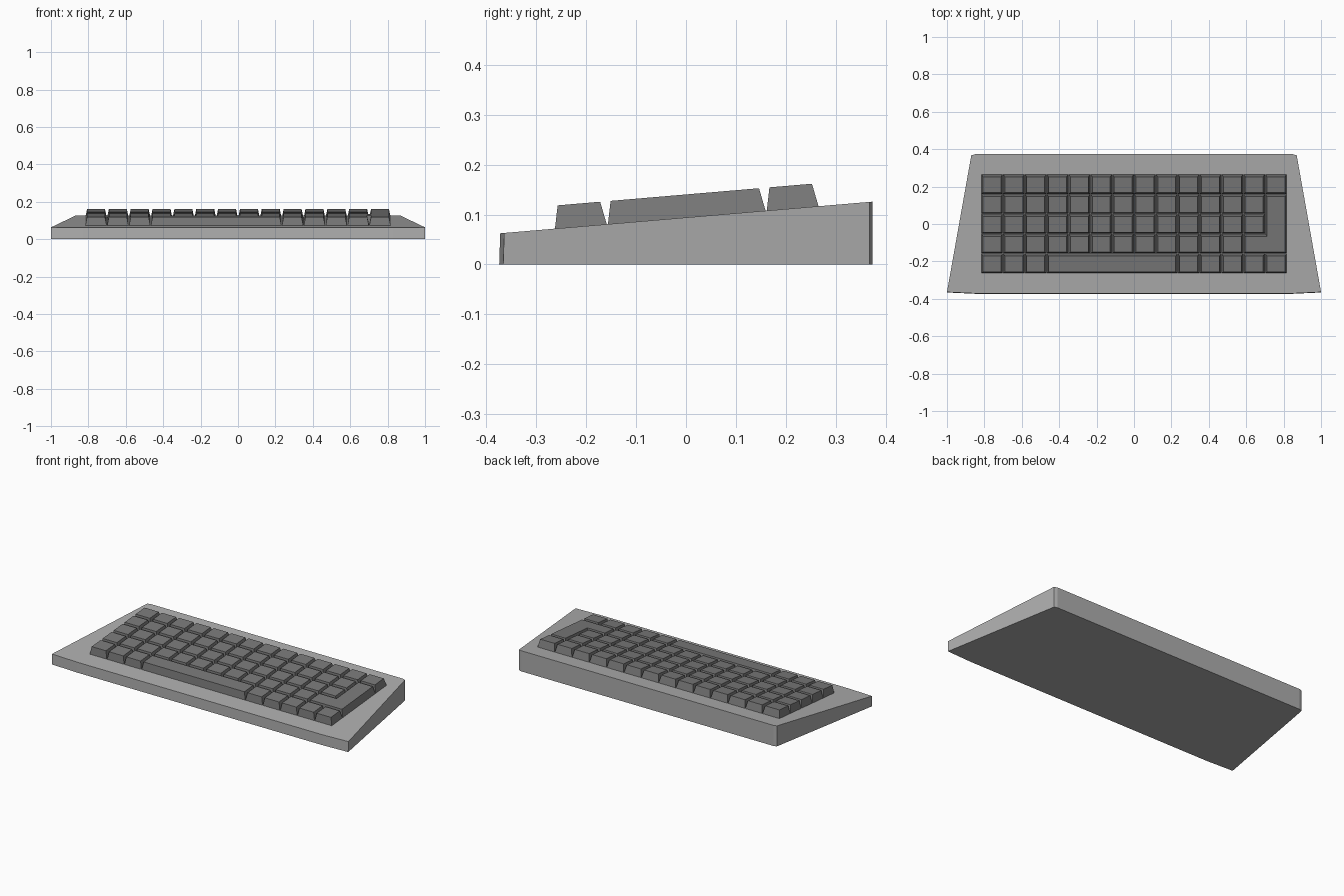
import bpy, bmesh, math
from mathutils import Matrix, Vector

if "Cube" in bpy.data.objects:
    bpy.data.objects.remove(bpy.data.objects["Cube"])


def material(name, value):
    m = bpy.data.materials.new(name)
    m.diffuse_color = (value, value, value, 1)
    m.use_nodes = True
    m.node_tree.nodes["Principled BSDF"].inputs["Base Color"].default_value = m.diffuse_color
    return m


case_grey = material("light grey", 0.42)
key_grey = material("dark grey", 0.19)

SLOPE, MID_Z = 0.085, 0.094          # tilted top plane of the case
PX, PY = 0.1168, 0.1064              # key pitch
HEIGHT, TAPER, GAP = 0.046, 0.0105, 0.001


def finish(bm, name, mat):
    bmesh.ops.recalc_face_normals(bm, faces=bm.faces)
    me = bpy.data.meshes.new(name)
    bm.to_mesh(me)
    bm.free()
    me.materials.append(mat)
    ob = bpy.data.objects.new(name, me)
    bpy.context.collection.objects.link(ob)
    return ob


def loft(bm, low, high):
    """Closed solid between two matching outlines."""
    a = [bm.verts.new(p) for p in low]
    b = [bm.verts.new(p) for p in high]
    bm.faces.new(a[::-1])
    bm.faces.new(b)
    n = len(a)
    for i in range(n):
        j = (i + 1) % n
        bm.faces.new((a[i], a[j], b[j], b[i]))


def inset(pts, d):
    """Shrink a counter-clockwise right-angled outline by d."""
    out = []
    for i, p in enumerate(pts):
        e1 = (Vector(p) - Vector(pts[i - 1])).normalized()
        e2 = (Vector(pts[(i + 1) % len(pts)]) - Vector(p)).normalized()
        out.append((p[0] - d * (e1.y + e2.y), p[1] + d * (e1.x + e2.x)))
    return out


def add_key(bm, cells):
    """Tapered key from an outline in key units (column, row from front)."""
    pts = [((c - 7) * PX, (r - 2.5) * PY + 0.0015) for c, r in cells]
    loft(bm, [(x, y, -0.001) for x, y in inset(pts, GAP)],
         [(x, y, HEIGHT) for x, y in inset(pts, TAPER)])


def box(c0, c1, r):
    return [(c0, r), (c1, r), (c1, r + 1), (c0, r + 1)]


# wedge-shaped case with slightly bent front and clipped rear corners
right = [(0.83, -0.372), (1.0, -0.364), (0.87, 0.367), (0.85, 0.373)]
outline = right + [(-x, y) for x, y in reversed(right)]
bm = bmesh.new()
loft(bm, [(x, y - (0.002 if y < 0 else 0), 0) for x, y in outline],
     [(x, y, MID_Z + SLOPE * y) for x, y in outline])
finish(bm, "case", case_grey)

tilt = Matrix.Translation((0, 0, MID_Z)) @ Matrix.Rotation(math.atan(SLOPE), 4, 'X')

# ordinary keys, front row first
rows = [[0, 1, 2, 9, 10, 11, 12, 13], range(12), range(13), range(13), range(14)]
for r, cols in enumerate(rows):
    bm = bmesh.new()
    for c in cols:
        add_key(bm, box(c, c + 1, r))
    finish(bm, f"key_row_{r + 1}", key_grey).matrix_world = tilt

# space bar and L-shaped enter key
for name, cells in (("space_bar", box(3, 9, 0)),
                    ("enter_key", [(12, 1), (14, 1), (14, 4), (13, 4), (13, 2), (12, 2)])):
    bm = bmesh.new()
    add_key(bm, cells)
    finish(bm, name, key_grey).matrix_world = tilt
